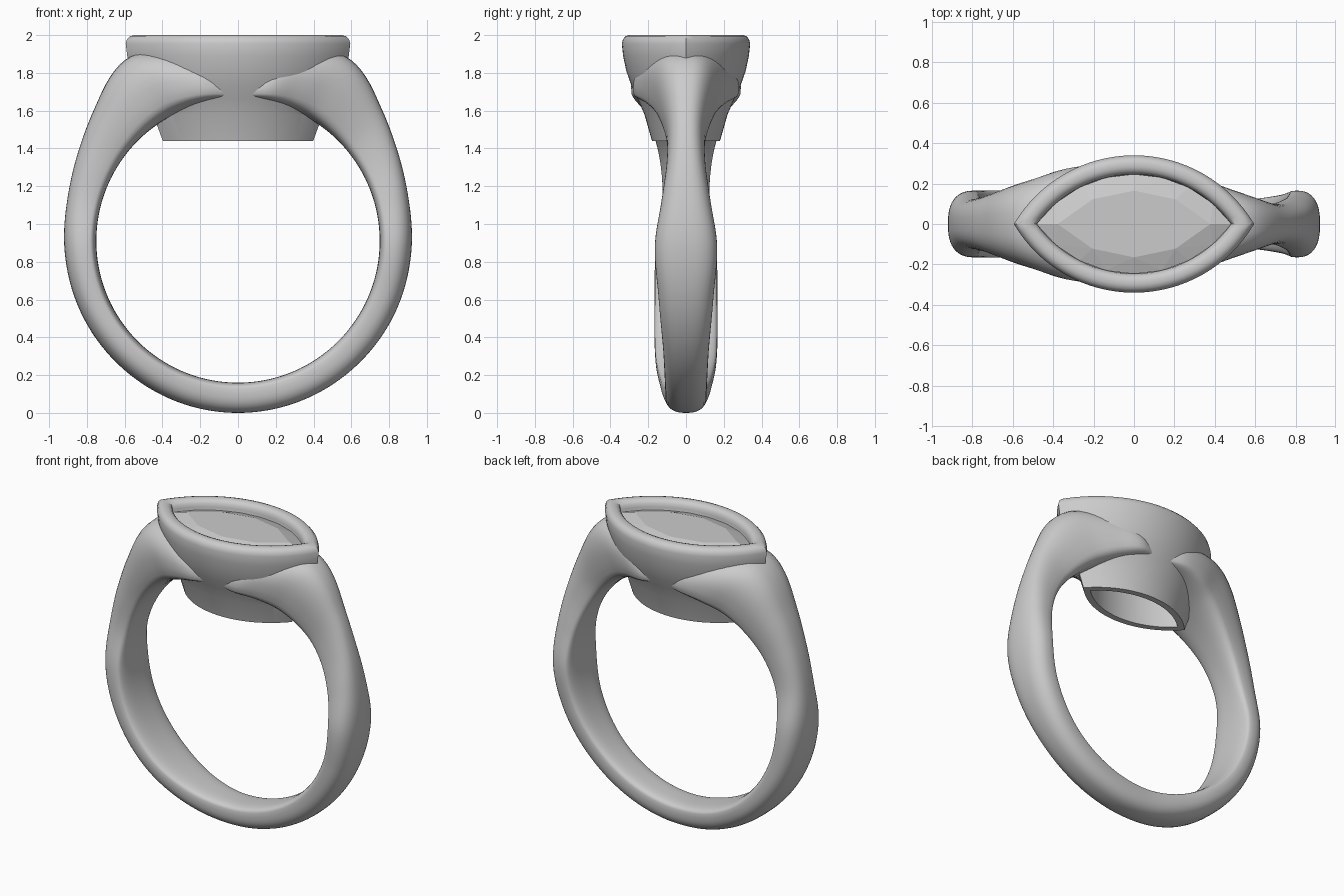
import bpy, bmesh, math
from mathutils import Vector

if "Cube" in bpy.data.objects:
    bpy.data.objects.remove(bpy.data.objects["Cube"])

BORE, ZC = 0.75, 0.91          # finger hole radius and centre height


def make(name, bm, smooth=None):
    bmesh.ops.recalc_face_normals(bm, faces=bm.faces)
    me = bpy.data.meshes.new(name)
    bm.to_mesh(me)
    bm.free()
    ob = bpy.data.objects.new(name, me)
    bpy.context.collection.objects.link(ob)
    if smooth:
        shade(ob, smooth)
    return ob


def shade(ob, angle):
    bpy.ops.object.select_all(action='DESELECT')
    ob.select_set(True)
    bpy.context.view_layer.objects.active = ob
    bpy.ops.object.shade_smooth_by_angle(angle=math.radians(angle))


def loft(rings, closed=False, caps=False):
    bm = bmesh.new()
    vs = [[bm.verts.new(p) for p in r] for r in rings]
    m = len(rings[0])
    for i in range(len(vs) if closed else len(vs) - 1):
        a, b = vs[i], vs[(i + 1) % len(vs)]
        for j in range(m):
            k = (j + 1) % m
            bm.faces.new((a[j], a[k], b[k], b[j]))
    if caps:
        bm.faces.new(vs[0])
        bm.faces.new(vs[-1])
    return bm


def lens(d, z, n=32):
    """Marquise outline inset by d: two arcs meeting in points."""
    r, c = 0.69 - d, 0.35
    h = math.acos(c / r)
    half = [(r * math.sin(-h + 2 * h * i / n), r * math.cos(-h + 2 * h * i / n) - c)
            for i in range(n)]
    return [(x, y, z) for x, y in half] + [(-x, -y, z) for x, y in half]


def cut(ob, tool):
    mod = ob.modifiers.new("cut", 'BOOLEAN')
    mod.operation, mod.solver, mod.object = 'DIFFERENCE', 'EXACT', tool
    bpy.ops.object.select_all(action='DESELECT')
    bpy.context.view_layer.objects.active = ob
    ob.select_set(True)
    bpy.ops.object.modifier_apply(modifier=mod.name)


def hermite(keys, t, c):
    """Smooth interpolation of column c in the key table."""
    n = len(keys)

    def slope(i):
        a, b = keys[max(i - 1, 0)], keys[min(i + 1, n - 1)]
        return (b[c] - a[c]) / (b[0] - a[0])
    i = max(j for j in range(n - 1) if keys[j][0] <= t + 1e-9)
    a, b = keys[i], keys[i + 1]
    h = b[0] - a[0]
    s = (t - a[0]) / h
    return ((2 * s**3 - 3 * s**2 + 1) * a[c] + (s**3 - 2 * s**2 + s) * h * slope(i)
            + (3 * s**2 - 2 * s**3) * b[c] + (s**3 - s**2) * h * slope(i + 1))


# band: (degrees from the top going left, outer radius, half width)
keys = [(4, .88, .26), (12, .98, .29), (22, 1.085, .275), (32, 1.13, .225),
        (48, 1.03, .165), (60, .972, .135), (75, .932, .125), (92, .92, .16),
        (110, .915, .166), (140, .91, .163), (160, .91, .135), (180, .91, .112),
        (220, .91, .118), (248, .915, .145), (268, .92, .165), (285, .932, .13),
        (300, .972, .102), (312, 1.03, .105), (328, 1.13, .165),
        (338, 1.085, .225), (348, .98, .28), (356, .88, .26)]


def section(deg, m=40):
    R, w = hermite(keys, deg, 1), hermite(keys, deg, 2)
    a = math.radians(deg)
    pts = []
    for j in range(m):
        u = 2 * math.pi * j / m
        cu, su = math.cos(u), math.sin(u)
        y = w * math.copysign(abs(cu) ** 0.75, cu)
        if su >= 0:                       # domed outside
            t = 0.35 + 0.65 * su ** 0.85
        else:                             # nearly flat inside
            t = 0.35 - 0.35 * abs(su) ** 0.45
        r = BORE + (R - BORE) * t
        pts.append((-r * math.sin(a), y, ZC + r * math.cos(a)))
    return pts


band = make("band", loft([section(4 + 352 * i / 176) for i in range(177)], caps=True))

# bezel: flared marquise wall with a rounded rim and an open bottom
outer = [(.16, 1.44), (.12, 1.58), (.085, 1.66), (.052, 1.73), (.024, 1.81),
         (.007, 1.89), (0, 1.955), (.006, 1.978), (.02, 1.994), (.038, 2.0)]
inner = [(.06, 2.0), (.078, 1.993), (.09, 1.978), (.095, 1.955), (.095, 1.90),
         (.17, 1.78), (.20, 1.66), (.20, 1.44)]
bezel = make("bezel", loft([lens(d, z) for d, z in outer + inner], closed=True))

# helper solids: finger bore and the stone cavity
bm = bmesh.new()
bmesh.ops.create_cone(bm, cap_ends=True, segments=160, radius1=BORE, radius2=BORE, depth=2)
for v in bm.verts:
    v.co = Vector((v.co.x, v.co.z, v.co.y + ZC))
bore = make("bore_cutter", bm)
cavity = make("cavity_cutter", loft(
    [lens(d - .012, z) for d, z in [(.07, 2.2), (.095, 1.955)] + inner[4:-1] + [(.20, 1.3)]],
    caps=True))
cut(bezel, bore)
cut(band, cavity)
for tool in (bore, cavity):
    bpy.data.objects.remove(tool)
shade(band, 40)
shade(bezel, 40)

# marquise stone: faceted hull of table, crown, girdle, pavilion and culet
pts = lens(.175, 1.965, 4) + lens(.093, 1.935, 8) + lens(.093, 1.92, 8)
pts += [(x * .55, y * .55, 1.80) for x, y, z in lens(.093, 0, 4)] + [(0, 0, 1.73)]
bm = bmesh.new()
for p in pts:
    bm.verts.new(p)
res = bmesh.ops.convex_hull(bm, input=bm.verts)
bmesh.ops.delete(bm, geom=[v for v in bm.verts if not v.link_faces], context='VERTS')
make("stone", bm)
